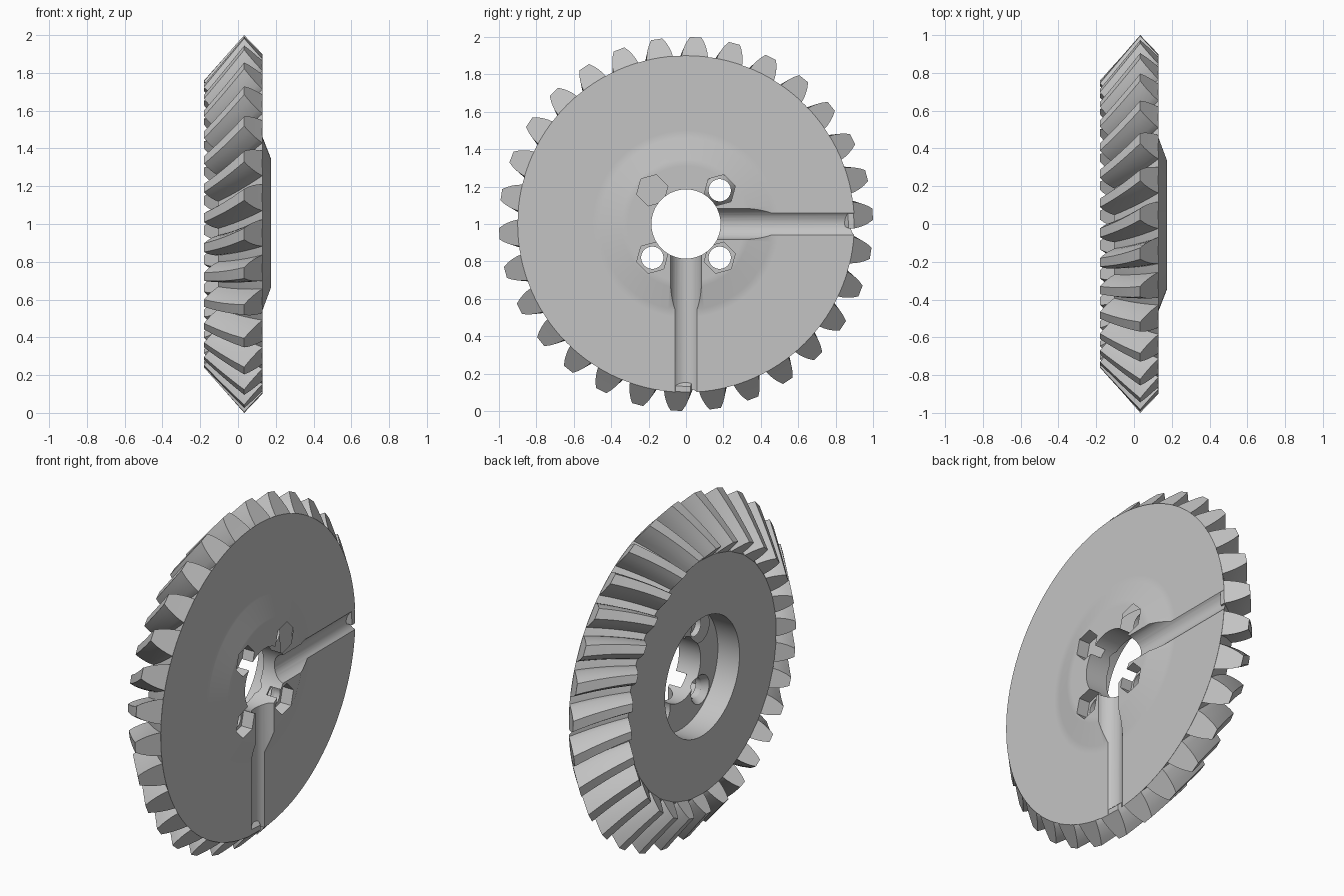
import bpy, bmesh, math
from mathutils import Matrix, Vector

cube = bpy.data.objects.get("Cube")
if cube:
    bpy.data.objects.remove(cube, do_unlink=True)

TEETH = 30
SEGMENTS = 120

steel = bpy.data.materials.new("grey_steel")
steel.use_nodes = True
grey = (0.55, 0.55, 0.55, 1)
steel.diffuse_color = grey
steel.node_tree.nodes["Principled BSDF"].inputs["Base Color"].default_value = grey


def polar(x, r, a):
    """Point on the gear: x along the axle, angle clockwise from the top."""
    return Vector((x, r * math.sin(a), 1 + r * math.cos(a)))


def add_object(name, bm):
    bmesh.ops.recalc_face_normals(bm, faces=bm.faces)
    mesh = bpy.data.meshes.new(name)
    bm.to_mesh(mesh)
    bm.free()
    mesh.materials.append(steel)
    obj = bpy.data.objects.new(name, mesh)
    bpy.context.collection.objects.link(obj)
    return obj


def activate(obj):
    bpy.ops.object.select_all(action='DESELECT')
    obj.select_set(True)
    bpy.context.view_layer.objects.active = obj


def smooth(obj, degrees):
    activate(obj)
    bpy.ops.object.shade_smooth_by_angle(angle=math.radians(degrees))


def cut(target, start, end, r1, r2, sides, spin=0):
    """Subtract a cone or prism running from start to end."""
    axis = end - start
    bm = bmesh.new()
    place = (Matrix.Translation((start + end) / 2)
             @ axis.to_track_quat('Z', 'Y').to_matrix().to_4x4())
    if abs(axis.normalized().x) > 0.9:      # keep axle-aligned prisms predictable
        place = Matrix.Translation((start + end) / 2) @ Matrix.Rotation(math.pi / 2, 4, 'Y')
        place = place @ Matrix.Rotation(spin, 4, 'Z')
    bmesh.ops.create_cone(bm, cap_ends=True, segments=sides, radius1=r1,
                          radius2=r2, depth=axis.length, matrix=place)
    cutter = add_object("cutter", bm)
    cutter.hide_render = True
    mod = target.modifiers.new("cut", 'BOOLEAN')
    mod.operation = 'DIFFERENCE'
    mod.solver = 'EXACT'
    mod.object = cutter
    activate(target)
    bpy.ops.object.modifier_apply(modifier=mod.name)
    bpy.data.objects.remove(cutter, do_unlink=True)


# Gear body: turned profile with hub, root cone and front recess
profile = [(0.175, 0.185), (0.175, 0.31), (0.175, 0.345), (0.13, 0.46),
           (0.13, 0.5), (0.13, 0.9), (-0.105, 0.685), (-0.105, 0.345),
           (0.035, 0.345), (0.035, 0.185)]
bm = bmesh.new()
rings = [[bm.verts.new(polar(x, r, math.tau * i / SEGMENTS)) for x, r in profile]
         for i in range(SEGMENTS)]
for i, ring in enumerate(rings):
    after = rings[(i + 1) % SEGMENTS]
    for j in range(len(profile)):
        k = (j + 1) % len(profile)
        bm.faces.new((ring[j], ring[k], after[k], after[j]))
body = add_object("gear_body", bm)

# Two round-bottomed grooves across the back face
for angle in (math.pi / 2, math.pi):
    cut(body, polar(0.19, 0.1, angle), polar(0.19, 1.05, angle), 0.084, 0.084, 32)

# Four bolt holes with countersinks in front and hexagonal nut pockets behind
for i in range(4):
    angle = math.pi / 4 + i * math.pi / 2
    at = lambda x: polar(x, 0.255, angle)
    cut(body, at(0.0), at(0.25), 0.06, 0.06, 24)
    cut(body, at(0.03), at(0.07), 0.087, 0.06, 24)
    cut(body, at(0.105), at(0.25), 0.086, 0.086, 6, math.radians(15))
smooth(body, 28)

# Spiral bevel teeth: (height, half angle in degrees) from buried root to tip
flank = [(0, 4.5), (0.25, 4.1), (0.5, 3.5), (0.75, 2.75), (1, 1.75)]
small_root, small_tip = Vector((-0.105, 0.685)), Vector((-0.18, 0.76))
big_root, big_tip = Vector((0.129, 0.9)), Vector((0.033, 1.0))
TWIST = math.radians(6.5)
STATIONS = 6


def tooth_section(bm, s, centre):
    root, tip = small_root.lerp(big_root, s), small_tip.lerp(big_tip, s)
    half = [(root - Vector((0, 0.03)), flank[0][1])]
    half += [(root.lerp(tip, h), w) for h, w in flank]
    mid = centre - TWIST * (1 - s)
    left = [bm.verts.new(polar(p.x, p.y, mid - math.radians(w))) for p, w in half]
    right = [bm.verts.new(polar(p.x, p.y, mid + math.radians(w))) for p, w in half]
    return left + right[::-1]


bm = bmesh.new()
for n in range(TEETH):
    centre = math.radians(3) + math.tau * n / TEETH
    loops = [tooth_section(bm, i / STATIONS, centre) for i in range(STATIONS + 1)]
    for a, b in zip(loops, loops[1:]):
        for j in range(len(a)):
            k = (j + 1) % len(a)
            bm.faces.new((a[j], a[k], b[k], b[j]))
    # End caps built as strips across the tooth
    for loop in (loops[0], loops[-1]):
        last = len(loop) - 1
        for j in range(len(loop) // 2 - 1):
            bm.faces.new((loop[j], loop[j + 1], loop[last - j - 1], loop[last - j]))
teeth = add_object("gear_teeth", bm)
smooth(teeth, 28)
